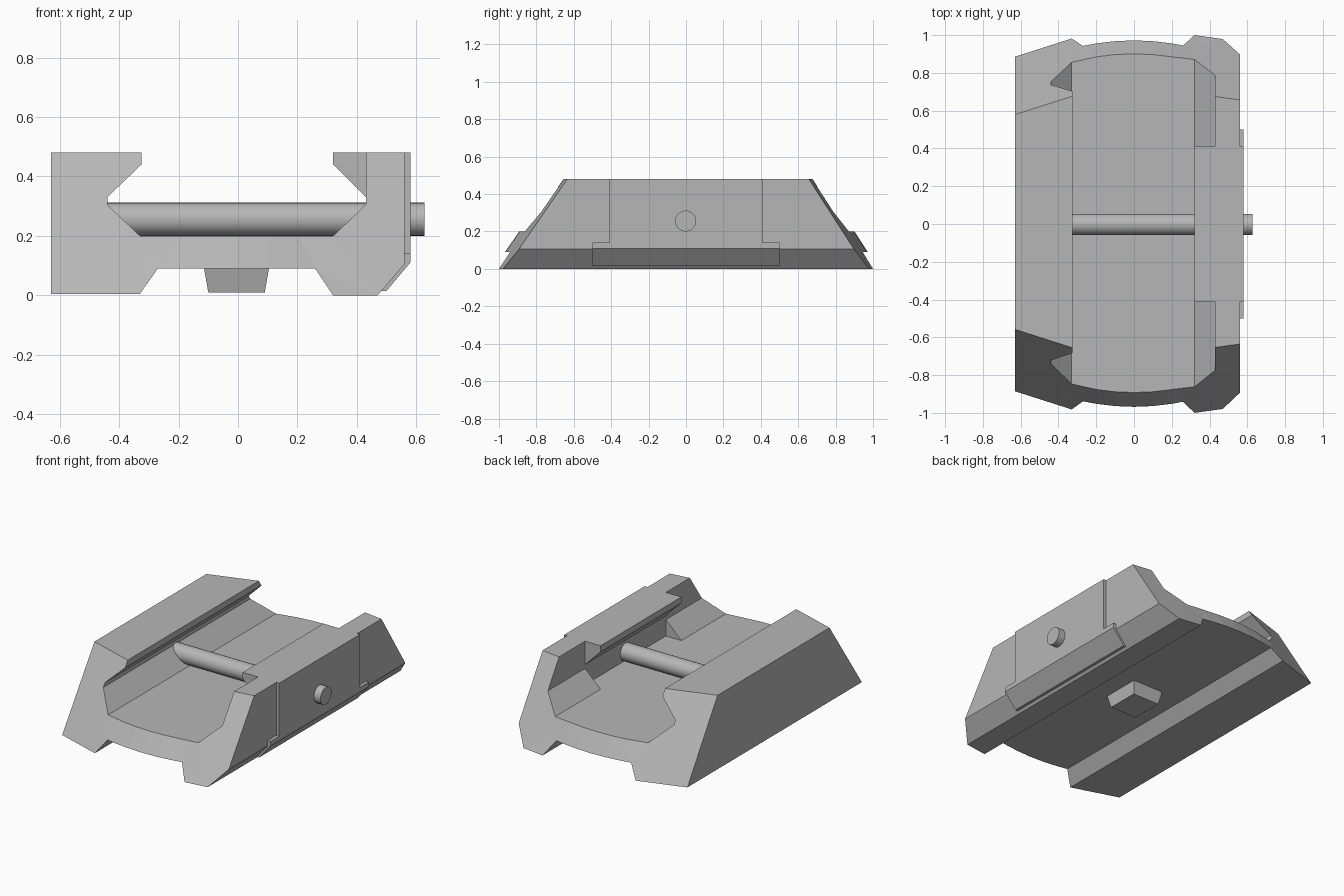
import bpy
import bmesh

cube = bpy.data.objects.get("Cube")
if cube:
    bpy.data.objects.remove(cube, do_unlink=True)

# One plain grey finish for every part
grey = bpy.data.materials.new("satin grey")
grey.use_nodes = True
colour = (0.47, 0.47, 0.47, 1.0)
grey.diffuse_color = colour
grey.node_tree.nodes["Principled BSDF"].inputs["Base Color"].default_value = colour


def loft(name, rings):
    """Skin matching rings of points and cap both ends."""
    bm = bmesh.new()
    loops = [[bm.verts.new(p) for p in ring] for ring in rings]
    n = len(loops[0])
    for a, b in zip(loops, loops[1:]):
        for i in range(n):
            j = (i + 1) % n
            bm.faces.new((a[i], a[j], b[j], b[i]))
    caps = [bm.faces.new(loops[0]), bm.faces.new(loops[-1])]
    bmesh.ops.recalc_face_normals(bm, faces=bm.faces)
    bmesh.ops.triangulate(bm, faces=caps)
    mesh = bpy.data.meshes.new(name)
    bm.to_mesh(mesh)
    bm.free()
    mesh.materials.append(grey)
    obj = bpy.data.objects.new(name, mesh)
    bpy.context.collection.objects.link(obj)
    return obj


def prism(name, profile, half):
    """Extrude an x-z profile evenly along y."""
    return loft(name, [[(x, y, z) for x, z in profile] for y in (-half, half)])


def reach(x):
    """Plan outline of the end faces at ground level."""
    if abs(x) < 0.3:
        return 1.03 - 0.4 * x * x
    if x < 0:
        return 0.985 + 0.32 * (x + 0.33)
    return 1.0 - 0.14 * (x - 0.32)


def end_ring(side, profile):
    slope = 0.69 if side < 0 else 0.645
    return [(x, side * (reach(x) - slope * z), z) for x, z in profile]


# Body: channel section with raked, bowed ends and a recess for the clamp
steps = (-0.2, -0.1, 0.0, 0.1, 0.2)
left_rail = [(-0.33, 0.2), (-0.44, 0.305), (-0.44, 0.33), (-0.325, 0.44),
             (-0.325, 0.48), (-0.63, 0.48), (-0.63, 0.005), (-0.33, 0.005)]
underside = [(-0.27, 0.09)] + [(x, 0.09) for x in steps] + [(0.26, 0.09)]
foot = [(0.32, 0.0), (0.47, 0.0), (0.56, 0.105)]
floor = [(0.32, 0.2)] + [(x, 0.2) for x in reversed(steps)]


def body_profile(wall_foot, wall_top):
    rail = [(0.56, wall_top), (0.43, wall_top), (0.43, wall_foot)]
    return left_rail + underside + foot + rail + floor


full = body_profile(0.305, 0.48)
recessed = body_profile(0.2, 0.46)
rings = [end_ring(-1, full)]
for y, section in ((-0.41, full), (-0.41, recessed), (0.41, recessed), (0.41, full)):
    rings.append([(x, y, z) for x, z in section])
rings.append(end_ring(1, full))
loft("mount_body", rings)

# Clamp: hooked jaw with a wider lower lip
prism("clamp_jaw", [(0.43, 0.33), (0.32, 0.44), (0.32, 0.48), (0.58, 0.48),
                    (0.58, 0.14), (0.5, 0.14), (0.5, 0.33)], 0.41)
prism("clamp_lip", [(0.53, 0.14), (0.58, 0.14), (0.58, 0.11),
                    (0.5, 0.015), (0.48, 0.015), (0.48, 0.05)], 0.5)

# Locating lug: tapered block under the body
lug_rings = []
for left, right, half, z in ((-0.115, 0.105, 0.125, 0.095), (-0.1, 0.09, 0.105, 0.01)):
    lug_rings.append([(left, -half, z), (right, -half, z), (right, half, z), (left, half, z)])
loft("locating_lug", lug_rings)

# Cross bolt through the channel and clamp
x_start, x_end = -0.46, 0.627
bpy.ops.mesh.primitive_cylinder_add(
    vertices=24, radius=0.056, depth=x_end - x_start,
    location=((x_start + x_end) / 2, -0.002, 0.256), rotation=(0, 1.5708, 0))
bolt = bpy.context.object
bolt.name = "cross_bolt"
bolt.data.materials.append(grey)
bpy.ops.object.shade_smooth_by_angle()
